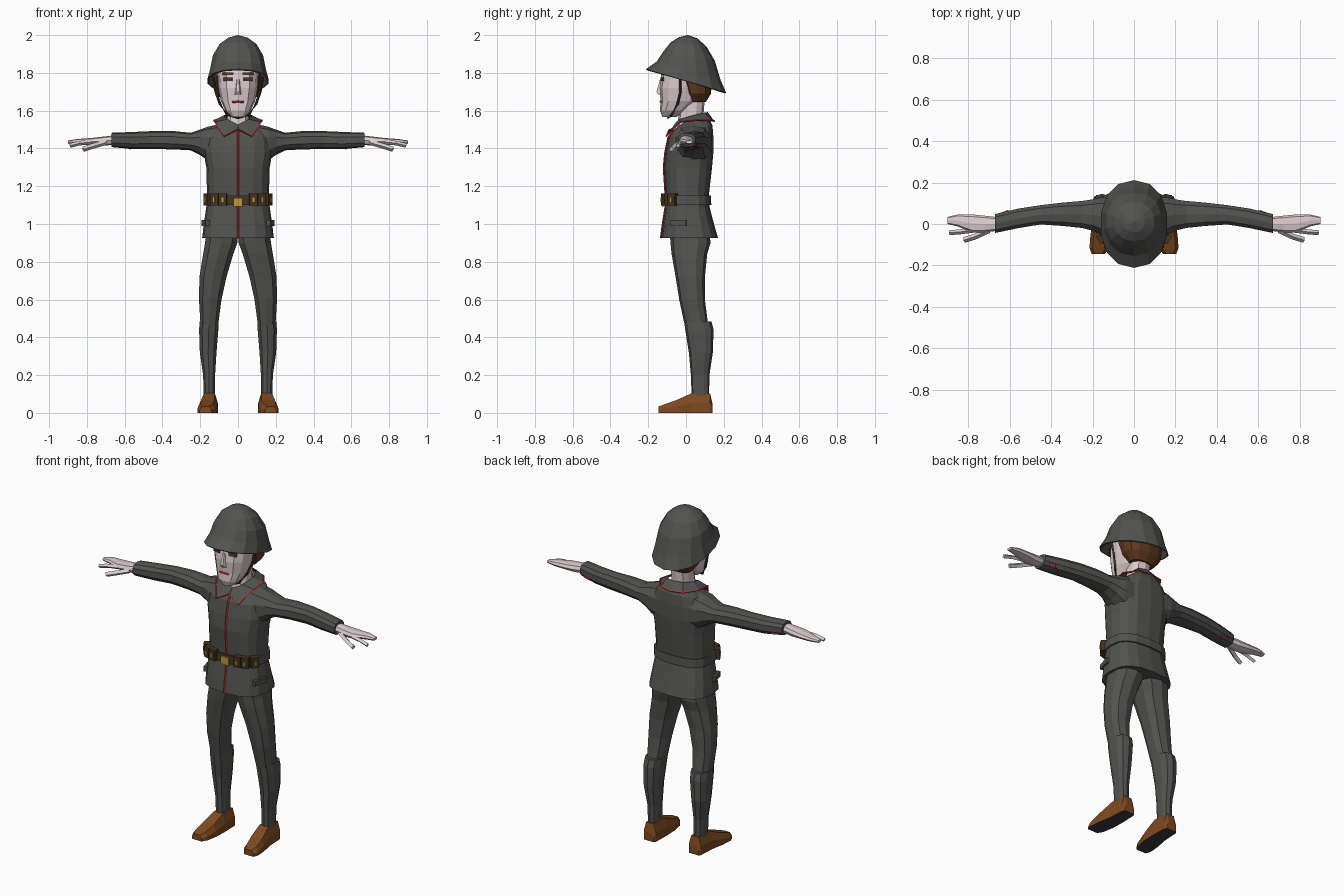
import bpy, bmesh, math
from mathutils import Vector, Matrix

if "Cube" in bpy.data.objects:
    bpy.data.objects.remove(bpy.data.objects["Cube"])


def material(name, r, g, b):
    m = bpy.data.materials.new(name)
    m.diffuse_color = (r, g, b, 1)
    m.use_nodes = True
    m.node_tree.nodes["Principled BSDF"].inputs["Base Color"].default_value = m.diffuse_color
    return m


GRAY = material("uniform gray", .085, .085, .082)
SKIN = material("pale skin", .72, .60, .62)
HAIR = material("brown hair", .115, .04, .014)
SHOE = material("shoe leather", .21, .068, .014)
SOLE = material("dark sole", .045, .045, .05)
RED = material("red piping", .75, .03, .02)
GOLD = material("brass", .5, .33, .05)
BELT = material("belt leather", .06, .035, .014)


def finish(name, bm, mats, rule=None):
    bmesh.ops.recalc_face_normals(bm, faces=bm.faces)
    bm.normal_update()
    if rule:
        for f in bm.faces:
            f.material_index = rule(f)
    me = bpy.data.meshes.new(name)
    bm.to_mesh(me)
    bm.free()
    for m in mats:
        me.materials.append(m)
    ob = bpy.data.objects.new(name, me)
    bpy.context.collection.objects.link(ob)
    return ob


def loft(name, rings, *mats, rule=None, caps=(True, True), closed=True, side=1):
    """Skin a list of point rings; side=-1 mirrors it in x."""
    bm = bmesh.new()
    rows = [[bm.verts.new((p[0] * side, p[1], p[2])) for p in r] for r in rings]
    n = len(rows[0])
    for a, b in zip(rows, rows[1:]):
        for i in range(n if closed else n - 1):
            j = (i + 1) % n
            bm.faces.new((a[i], a[j], b[j], b[i]))
    if caps[0]:
        bm.faces.new(rows[0])
    if caps[1]:
        bm.faces.new(rows[-1])
    return finish(name, bm, mats, rule)


def oval(u0, u1, v0, v1, n, k=.8):
    """Rounded-box outline whose first point lies in the middle of the v0 side."""
    pts = []
    for i in range(n):
        a = 2 * math.pi * i / n
        s, c = math.sin(a), -math.cos(a)
        pts.append(((u0 + u1) / 2 + (u1 - u0) / 2 * math.copysign(abs(s) ** k, s),
                    (v0 + v1) / 2 + (v1 - v0) / 2 * math.copysign(abs(c) ** k, c)))
    return pts


def level(z, x0, x1, y0, y1, n=12, k=.8, slope=0):
    return [(x, y, z + slope * y) for x, y in oval(x0, x1, y0, y1, n, k)]


def upright(x, z0, z1, y0, y1, n=8, k=.8):
    return [(x, y, z) for y, z in oval(y0, y1, z0, z1, n, k)]


def tube(name, pts, r, mat, side=1):
    pts = [Vector(p) for p in pts]
    rings = []
    for i, p in enumerate(pts):
        d = (pts[min(i + 1, len(pts) - 1)] - pts[max(i - 1, 0)]).normalized()
        u = d.cross(Vector((0, 0, 1)) if abs(d.z) < .8 else Vector((0, 1, 0))).normalized()
        v = d.cross(u)
        rings.append([p + u * r, p + v * r, p - u * r, p - v * r])
    return loft(name, rings, mat, side=side)


def box(name, loc, size, mat, turn=0):
    bm = bmesh.new()
    bmesh.ops.create_cube(bm, size=1, matrix=Matrix.Translation(loc)
                          @ Matrix.Rotation(turn, 4, 'Z') @ Matrix.Diagonal((*size, 1)))
    return finish(name, bm, [mat])


# jacket body: height, half width, front y, back y, slope
body = [(.925, .19, -.132, .17, 0), (1.0, .181, -.122, .148, 0), (1.09, .168, -.108, .125, 0),
        (1.16, .164, -.108, .122, 0), (1.3, .168, -.117, .138, 0), (1.38, .182, -.109, .145, 0),
        (1.46, .175, -.092, .145, 0), (1.505, .135, -.066, .14, .12), (1.54, .075, -.02, .118, .25)]
loft("jacket", [level(z, -w, w, f, b, 16, .75, s) for z, w, f, b, s in body], GRAY)
tube("front_piping", [(0, f - .001, z + s * f) for z, w, f, b, s in body[:8]], .005, RED)

# belt: leather at the front, cloth around the back
loft("belt", [level(z, -w, w, -.108 - w + .164, .122 + w - .164, 16, .75)
              for z, w in ((1.1, .166), (1.1, .176), (1.15, .174), (1.15, .164))],
     GRAY, BELT, rule=lambda f: int(f.calc_center_median().y < -.04), caps=(False, False))
box("buckle", (0, -.122, 1.115), (.05, .012, .045), GOLD)

# helmet: front z, back z, half width, front y, back y
shell = [(1.82, 1.695, .164, -.212, .212), (1.86, 1.765, .15, -.155, .182),
         (1.91, 1.865, .136, -.122, .152), (1.96, 1.94, .1, -.083, .108), (1.988, 1.983, .053, -.04, .06)]
rings = []
for zf, zb, w, f, b in shell:
    s = (zb - zf) / (b - f)
    rings.append(level(zf - s * f, -w, w, f, b, 14, .92, s))
rings.append([(p[0] * .02, .01 + p[1] * .02, 2.0) for p in rings[-1]])
helmet = loft("helmet", rings, GRAY, caps=(False, True))
shell_mod = helmet.modifiers.new("thickness", 'SOLIDIFY')
shell_mod.thickness = .008
shell_mod.offset = -1

# head, neck and hair
loft("head", [level(z, -w, w, f, b) for z, w, f, b in (
    (1.567, .035, -.125, -.05), (1.6, .068, -.138, .0), (1.65, .09, -.135, .06),
    (1.72, .104, -.14, .09), (1.8, .108, -.13, .11), (1.88, .09, -.1, .1))], SKIN)
loft("neck", [level(z, -w, w, f, b, 10) for z, w, f, b in (
    (1.5, .07, -.05, .1), (1.57, .058, -.04, .092), (1.67, .06, -.03, .1))], SKIN)
loft("hair", [level(z, -w, w, f, b) for z, w, f, b in (
    (1.645, .075, .02, .105), (1.69, .115, -.005, .132), (1.77, .127, -.035, .14),
    (1.88, .1, -.05, .13))], HAIR)
loft("nose", [[(-w, -.128, z), (-w * .5, y, z), (w * .5, y, z), (w, -.128, z)]
              for z, w, y in ((1.685, .02, -.148), (1.7, .018, -.156), (1.765, .01, -.138))], SKIN)
tube("mouth", [(-.03, -.131, 1.645), (0, -.137, 1.648), (.03, -.131, 1.645)], .005, RED)

for s, tag in ((1, "left"), (-1, "right")):
    # face details and chin strap
    box("eye_" + tag, (s * .053, -.126, 1.766), (.046, .008, .02), SOLE, s * .21)
    box("brow_" + tag, (s * .053, -.122, 1.795), (.06, .008, .012), HAIR, s * .21)
    tube("chin_strap_" + tag, [(.132, -.03, 1.78), (.118, -.03, 1.7), (.095, -.045, 1.635),
                               (.06, -.075, 1.58), (0, -.095, 1.562)], .007, BELT, s)

    # collar flap with piping
    top = [(0, -.05, 1.525), (.055, -.035, 1.555), (.075, .035, 1.575), (.052, .1, 1.59), (0, .115, 1.592)]
    low = [(.004, -.088, 1.5), (.073, -.105, 1.465), (.122, -.03, 1.54), (.128, .06, 1.55),
           (.075, .135, 1.548), (0, .15, 1.545)]
    top.insert(1, (.028, -.052, 1.54))
    loft("collar_" + tag, [top, low], GRAY, caps=(False, False), closed=False, side=s)
    tube("collar_piping_" + tag, low, .0045, RED, s)

    # sleeve: x, bottom, top, front y, back y
    loft("sleeve_" + tag, [upright(*r, n=10) for r in (
        (.07, 1.3, 1.535, -.06, .135), (.16, 1.335, 1.515, -.055, .132), (.2, 1.365, 1.5, -.035, .122),
        (.25, 1.39, 1.483, -.022, .114), (.34, 1.395, 1.492, -.012, .106), (.45, 1.397, 1.492, -.004, .093),
        (.56, 1.397, 1.487, -.022, .076), (.67, 1.407, 1.483, -.045, .05))], GRAY, side=s)
    tube("cuff_piping_" + tag, [(.57, .035, 1.399), (.61, .062, 1.42), (.64, .05, 1.42)], .005, RED, s)

    # hand
    loft("hand_" + tag, [upright(*r) for r in (
        (.65, 1.42, 1.47, -.032, .032), (.72, 1.414, 1.462, -.04, .04), (.78, 1.418, 1.455, -.042, .046),
        (.85, 1.422, 1.45, -.012, .046), (.9, 1.425, 1.442, .0, .034))], SKIN, side=s)
    tube("finger_" + tag, [(.76, -.028, 1.435), (.84, -.038, 1.428), (.89, -.042, 1.415)], .012, SKIN, s)
    tube("thumb_" + tag, [(.7, -.03, 1.432), (.77, -.062, 1.412), (.82, -.077, 1.396)], .014, SKIN, s)

    # trouser leg: z, inner x, outer x, front y, back y
    loft("trouser_leg_" + tag, [level(*r, n=10) for r in (
        (1.0, -.002, .165, -.09, .12), (.9, .0, .178, -.082, .13), (.84, .022, .188, -.076, .112),
        (.72, .058, .207, -.055, .1), (.6, .085, .209, -.036, .1), (.46, .104, .2, -.006, .118))],
        GRAY, side=s)
    loft("gaiter_" + tag, [level(*r, n=10) for r in (
        (.485, .1, .205, -.01, .135), (.44, .102, .208, -.004, .146), (.32, .112, .204, .015, .142),
        (.2, .12, .186, .026, .124), (.08, .122, .182, .03, .122))], GRAY, side=s)

    # shoe: y, inner x, outer x, top z
    loft("shoe_" + tag, [[(a, y, 0), (a, y, h * .5), (a + .015, y, h), (b - .015, y, h), (b, y, h * .5), (b, y, 0)]
                         for y, a, b, h in ((.14, .118, .182, .05), (.128, .11, .19, .102), (.03, .107, .195, .104),
                                            (-.05, .11, .21, .068), (-.115, .122, .215, .045), (-.145, .14, .204, .034))],
         SHOE, SOLE, rule=lambda f: int(f.normal.z < -.9), side=s)

    # belt pouches and pocket flap
    for i, (x, y, turn) in enumerate(((.08, -.114, .12), (.122, -.104, .3), (.158, -.07, 1.0))):
        box(f"pouch_{tag}_{i}", (s * x, y, 1.13), (.042, .034, .062), BELT, s * turn)
        out = Vector((s * math.sin(turn), -math.cos(turn), 0)) * .018
        box(f"pouch_stud_{tag}_{i}", Vector((s * x, y, 1.128)) + out, (.01, .006, .022), GOLD, s * turn)
    box("pocket_flap_" + tag, (s * .172, -.04, 1.005), (.02, .085, .03), GRAY, -s * .25)
